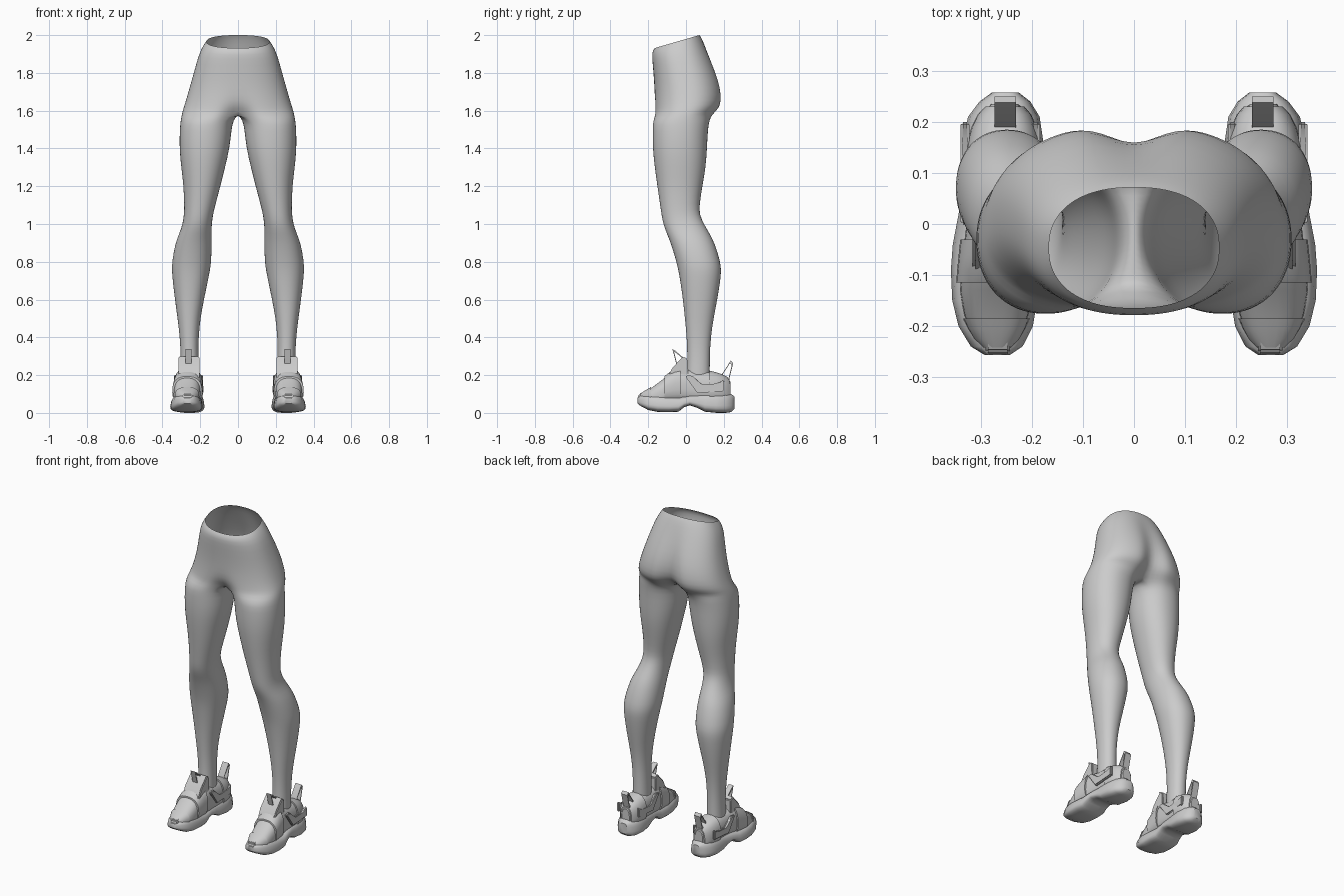
import bpy, bmesh, math
from mathutils import Vector

if "Cube" in bpy.data.objects:
    bpy.data.objects.remove(bpy.data.objects["Cube"])

grey = bpy.data.materials.new("plain grey")
grey.diffuse_color = (0.6, 0.6, 0.6, 1)
grey.use_nodes = True
grey.node_tree.nodes["Principled BSDF"].inputs["Base Color"].default_value = grey.diffuse_color


def power(v, n):
    return math.copysign(abs(v) ** (2 / n), v) if abs(v) > 1e-9 else 0.0


def finish(name, bm, subdiv=0, angle=40, recalc=True):
    """Turn a bmesh into a mirrored, smooth-shaded object."""
    if recalc:
        bmesh.ops.recalc_face_normals(bm, faces=bm.faces)
    me = bpy.data.meshes.new(name)
    bm.to_mesh(me)
    bm.free()
    me.materials.append(grey)
    ob = bpy.data.objects.new(name, me)
    bpy.context.collection.objects.link(ob)
    bpy.ops.object.select_all(action='DESELECT')
    ob.select_set(True)
    bpy.context.view_layer.objects.active = ob
    bpy.ops.object.shade_smooth_by_angle(angle=math.radians(angle))
    m = ob.modifiers.new("mirror", 'MIRROR')
    m.use_clip = True
    if subdiv:
        ob.modifiers.new("smooth", 'SUBSURF').levels = subdiv
        ob.modifiers["smooth"].render_levels = subdiv
    return ob


# ---- Hips and legs: open half rings above the crotch, full rings below ----
N, OUT = 32, 24
angles = [math.radians(-135 + 360 * j / N) for j in range(N)]
# z, outer x, front y, back y, front dip, back cleft, tilt of the ring
hips = [
    (1.965, .167, -.165, .072, 0, 0, .29), (1.945, .182, -.179, .086, 0, 0, .25),
    (1.90, .207, -.180, .112, 0, .005, .15), (1.80, .234, -.172, .168, 0, .02, 0),
    (1.72, .257, -.167, .193, 0, .035, 0), (1.65, .277, -.169, .200, .005, .05, 0),
    (1.61, .290, -.171, .185, .03, .07, 0), (1.583, .297, -.173, .155, .06, .08, 0)]
# z, inner x, outer x, front y, back y
leg = [
    (1.55, .024, .304, -.175, .125), (1.50, .034, .309, -.177, .116),
    (1.40, .044, .311, -.177, .112), (1.30, .068, .301, -.166, .105),
    (1.20, .093, .288, -.152, .087), (1.10, .120, .285, -.137, .071),
    (1.05, .132, .286, -.130, .072), (1.00, .139, .293, -.121, .095),
    (.95, .140, .311, -.102, .125), (.90, .139, .332, -.081, .152),
    (.80, .141, .350, -.051, .183), (.75, .149, .350, -.040, .187),
    (.70, .159, .346, -.031, .182), (.60, .180, .334, -.016, .166),
    (.50, .199, .320, -.006, .146), (.40, .209, .308, .004, .131),
    (.30, .210, .303, .008, .126), (.20, .208, .305, .004, .126), (.12, .208, .305, 0, .126)]

bm = bmesh.new()
rings = []
for z, xo, yf, yb, df, db, tilt in hips:
    cy, hy, ring = (yf + yb) / 2, (yb - yf) / 2, []
    for a in angles[:OUT + 1]:
        u = a * 90 / 135
        x, s = xo * power(math.cos(u), 2.3), math.sin(u)
        y = cy + hy * power(s, 2.3)
        y += (df if s < 0 else -db) * math.exp(-(x / .06) ** 2)
        ring.append(bm.verts.new((x, y, z + tilt * (y + .05))))
    rings.append(ring)
# crotch seam runs front to back on the centre plane
last = rings[-1]
a, b = last[OUT].co.copy(), last[0].co.copy()
for k in range(1, N - OUT):
    last.append(bm.verts.new(a.lerp(b, k / (N - OUT))))
for z, xi, xo, yf, yb in leg:
    rings.append([bm.verts.new(((xi + xo) / 2 + (xo - xi) / 2 * power(math.cos(t), 2.15),
                                (yf + yb) / 2 + (yb - yf) / 2 * power(math.sin(t), 2.15), z))
                  for t in angles])
for r, s in zip(rings, rings[1:]):
    closed = len(r) == N
    for j in range(N if closed else OUT):
        k = (j + 1) % N
        bm.faces.new((r[j], s[j], s[k], r[k]))
finish("leggings", bm, subdiv=1, angle=180, recalc=False)


# ---- Shoe parts ----
def loft(name, rows, n=24, power_n=2.4, taper=0.0, angle=40):
    """Skin of rounded sections along y; rows are y, centre x, half width, low z, high z."""
    bm, prev = bmesh.new(), None
    for i, (y, cx, hw, z0, z1) in enumerate(rows):
        ring = []
        for j in range(n):
            t = 2 * math.pi * (j + .5) / n
            s = power(math.sin(t), power_n)
            ring.append(bm.verts.new((cx + hw * power(math.cos(t), power_n) * (1 - taper * (s + 1) / 2),
                                      y, (z0 + z1) / 2 + (z1 - z0) / 2 * s)))
        if prev:
            for j in range(n):
                bm.faces.new((prev[j], prev[(j + 1) % n], ring[(j + 1) % n], ring[j]))
        if i in (0, len(rows) - 1):
            bm.faces.new(ring)
        prev = ring
    return finish(name, bm, angle=angle)


def slab(name, outline, cx, width, inner_width=None):
    """Side outline of (y, z) points widened along x."""
    bm = bmesh.new()
    sides = [[bm.verts.new((cx + s * width / 2, y, z)) for y, z in outline] for s in (-1, 1)]
    n = len(outline)
    for side in sides:
        bm.faces.new(side)
    for j in range(n):
        k = (j + 1) % n
        bm.faces.new((sides[0][j], sides[0][k], sides[1][k], sides[1][j]))
    bmesh.ops.bevel(bm, geom=bm.edges[:], offset=.005, segments=2, affect='EDGES')
    return finish(name, bm)


def loop(name, outline, cx, width, shrink):
    """Pull loop: closed band with a hole through it along x."""
    bm = bmesh.new()
    mid = sum((Vector(p) for p in outline), Vector((0, 0))) / len(outline)
    hole = [mid + (Vector(p) - mid) * shrink for p in outline]
    q = [[bm.verts.new((cx + s * width / 2, p[0], p[1])) for p in pts]
         for pts in (outline, hole) for s in (-1, 1)]
    n = len(outline)
    for j in range(n):
        k = (j + 1) % n
        for a, b in ((0, 1), (1, 3), (3, 2), (2, 0)):
            bm.faces.new((q[a][j], q[a][k], q[b][k], q[b][j]))
    return finish(name, bm, angle=30)


sole = [(-.257, .268, .026, .050, .080), (-.240, .269, .055, .036, .092),
        (-.20, .271, .079, .015, .098), (-.15, .273, .090, .005, .096),
        (-.09, .273, .093, .004, .090), (-.04, .272, .090, .006, .086),
        (-.01, .270, .086, .030, .088), (.02, .267, .083, .040, .094),
        (.06, .263, .081, .026, .100), (.10, .260, .083, .006, .106),
        (.16, .257, .086, 0, .108), (.21, .255, .076, 0, .106),
        (.24, .253, .054, .004, .100), (.258, .252, .028, .022, .085)]
loft("shoe_sole", sole, 24, 3.2, .2)

upper = [(-.246, .268, .022, .06, .095), (-.22, .269, .047, .05, .112),
         (-.18, .270, .066, .04, .135), (-.13, .270, .075, .04, .172),
         (-.09, .268, .074, .04, .205), (-.04, .264, .073, .05, .232),
         (0, .260, .072, .05, .232), (.05, .258, .070, .05, .222),
         (.11, .257, .071, .05, .220), (.17, .255, .067, .05, .205),
         (.21, .254, .052, .05, .190), (.235, .253, .028, .06, .165)]
loft("shoe_upper", upper, 24, 2.6, .12)


def upper_at(y, grow, low):
    """Section of the upper at y, made larger by grow."""
    for p, q in zip(upper, upper[1:]):
        if p[0] <= y <= q[0]:
            f = (y - p[0]) / (q[0] - p[0])
            m = [u + (v - u) * f for u, v in zip(p, q)]
            return (y, m[1], m[2] + grow, low, m[4] + grow)


# raised overlays: instep strap, heel counter and toe guard
for name, ys, grow in (("instep_strap", (-.115, -.09, -.06, -.03), .009),
                       ("heel_counter", (.125, .16, .19, .215, .23), .008),
                       ("toe_guard", (-.242, -.225, -.205, -.185), .005)):
    loft(name, [upper_at(y, grow, .05) for y in ys], 24, 2.6, .12)

# tongue standing in front of the ankle, with a collar edge
slab("shoe_tongue", [(-.10, .18), (-.075, .235), (-.015, .300), (.008, .285), (.01, .20)], .260, .112)
slab("toe_tab", [(-.256, .075), (-.250, .098), (-.215, .114), (-.21, .08)], .267, .048)

# slanting side braces from the instep to the heel
for name, cx in (("outer_brace", .331), ("inner_brace", .193)):
    slab(name, [(-.005, .195), (.03, .20), (.085, .145), (.16, .15), (.20, .175),
                (.20, .115), (.06, .105)], cx, .018)

# pull loops on tongue and heel
loop("tongue_loop", [(-.072, .338), (-.058, .330), (-.005, .285), (-.02, .235), (-.045, .235)], .262, .032, .74)
loop("heel_loop", [(.238, .278), (.250, .262), (.228, .175), (.185, .180), (.19, .205)], .252, .042, .76)
